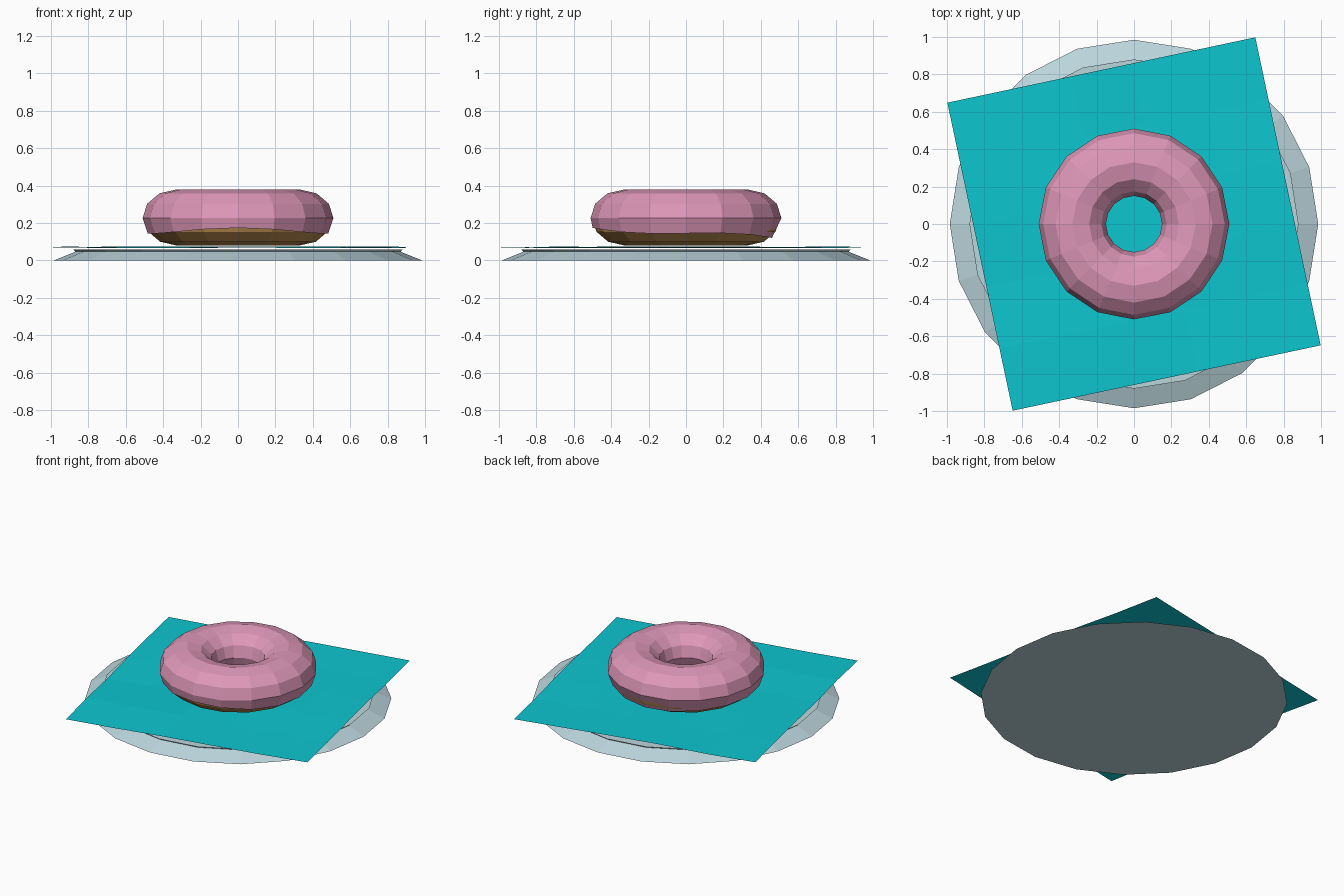
import bpy, bmesh, random
from math import sin, cos, acos, atan2, radians, pi, tau
from mathutils import Vector, Matrix
from mathutils.bvhtree import BVHTree

random.seed(4)
if "Cube" in bpy.data.objects:
    bpy.data.objects.remove(bpy.data.objects["Cube"])


def material(name, colour):
    m = bpy.data.materials.new(name)
    m.use_nodes = True
    m.diffuse_color = (*colour, 1)
    m.node_tree.nodes["Principled BSDF"].inputs["Base Color"].default_value = (*colour, 1)
    return m


def finish(name, bm, mat):
    mesh = bpy.data.meshes.new(name)
    bm.to_mesh(mesh)
    bm.free()
    mesh.materials.append(mat)
    ob = bpy.data.objects.new(name, mesh)
    bpy.context.collection.objects.link(ob)
    return ob


def lathe(sides, rows, point, closed=False):
    """Skin rows of points around z; point(row, angle) gives each position."""
    bm = bmesh.new()
    rings = [[bm.verts.new(point(r, tau * i / sides + pi / 2)) for i in range(sides)]
             for r in range(rows)]
    for r in range(rows if closed else rows - 1):
        a, b = rings[r], rings[(r + 1) % rows]
        for i in range(sides):
            j = (i + 1) % sides
            bm.faces.new((a[i], a[j], b[j], b[i]))
    return bm, rings


plate_grey = material("pale blue grey", (0.50, 0.67, 0.72))
teal = material("teal", (0.004, 0.565, 0.63))
brown = material("dough brown", (0.48, 0.25, 0.075))
pink = material("icing pink", (0.73, 0.31, 0.48))

# Plate: low sloped rim with a thin lip under the flat top
profile = [(0.985, 0), (0.868, 0.047), (0.88, 0.057)]
bm, rings = lathe(20, len(profile), lambda r, a: (
    profile[r][0] * cos(a), profile[r][0] * sin(a), profile[r][1]))
bm.faces.new(rings[-1])
bm.faces.new(rings[0][::-1])
finish("plate", bm, plate_grey)

# Napkin: slightly rumpled square sheet
bm = bmesh.new()
bmesh.ops.create_grid(bm, x_segments=5, y_segments=5, size=0.8416)
for v in bm.verts:
    v.co.z = 0.07 + random.uniform(-0.005, 0.005)
bmesh.ops.rotate(bm, verts=bm.verts, matrix=Matrix.Rotation(atan2(1, 0.65) - pi / 4, 3, "Z"))
finish("napkin", bm, teal)

# Doughnut body and icing share one ring shape
RING, MID, STEPS = 0.33, 0.226, 12


def ring_point(phi, a, wide, tall):
    rad = RING + wide * cos(phi)
    return Vector((rad * cos(a), rad * sin(a), MID + tall * sin(phi)))


bm, _ = lathe(16, STEPS, lambda r, a: ring_point(tau * r / STEPS, a, 0.172, 0.146), True)
finish("dough", bm, brown)


def icing_point(row, a):
    phi = radians(30 * (row - 2))
    wave = radians(8 * cos(a + pi / 2) + 4 * sin(3 * a))
    if row in (0, 1):
        phi = radians(-32) + wave
    elif row in (9, 10):
        phi = radians(212) + 0.5 * wave
    # The first and last rows tuck in to meet the dough
    edge = row in (0, 10)
    return ring_point(phi, a, 0.165 if edge else 0.18, 0.14 if edge else 0.153)


bm, _ = lathe(16, 11, icing_point)
surface = BVHTree.FromBMesh(bm)
finish("icing", bm, pink)

# Sprinkles: x, y and heading in degrees, laid onto the icing
sprinkles = {
    "yellow": ((0.64, 0.46, 0.06), [
        (-.155, .46, -40), (.145, .425, 100), (-.04, .35, 70), (-.045, .165, 20),
        (-.16, .1, 60), (-.27, .01, 160), (.3, -.27, 55), (.43, 0, 110),
        (.11, -.5, 5), (.31, .41, 143)]),
    "green": ((0.22, 0.58, 0.30), [
        (-.24, .37, 75), (.31, .27, 0), (-.325, .09, 85), (-.465, -.03, 155),
        (-.39, -.22, 5), (.095, -.16, 40), (.325, -.32, 140), (.45, -.07, 55)]),
    "pale blue": ((0.43, 0.68, 0.72), [
        (.02, .49, 60), (.05, .485, 50), (.045, .355, 80), (-.35, .27, 120),
        (.06, .185, 15), (-.25, -.01, 50), (-.2, -.325, 125), (-.13, -.44, 30),
        (.275, -.09, 130), (.31, -.105, 30), (.21, .145, 125), (.245, .11, 60)]),
}
for label, (colour, spots) in sprinkles.items():
    bm = bmesh.new()
    for x, y, heading in spots:
        offset = (Vector((x, y)).length - RING) / 0.18
        phi = acos(max(-1, min(1, offset)))
        loc, normal, _, _ = surface.find_nearest(ring_point(phi, atan2(y, x), 0.18, 0.153))
        if normal.dot(loc - RING * Vector((x, y, 0)).normalized() - Vector((0, 0, MID))) < 0:
            normal = -normal
        along = Vector((cos(radians(heading)), sin(radians(heading)), 0))
        along = (along - normal * along.dot(normal)).normalized()
        side = normal.cross(along)
        turn = Matrix((side, normal, along)).transposed().to_4x4()
        bmesh.ops.create_cone(bm, cap_ends=True, segments=6, radius1=0.011, radius2=0.011,
                              depth=0.066, matrix=Matrix.Translation(loc + normal * 0.004) @ turn)
    finish(label + " sprinkles", bm, material("sprinkle " + label, colour))

# Make every face point outward
for ob in bpy.context.collection.objects:
    if ob.type == "MESH" and ob.name != "napkin":
        bm = bmesh.new()
        bm.from_mesh(ob.data)
        bmesh.ops.recalc_face_normals(bm, faces=bm.faces)
        bm.to_mesh(ob.data)
        bm.free()
